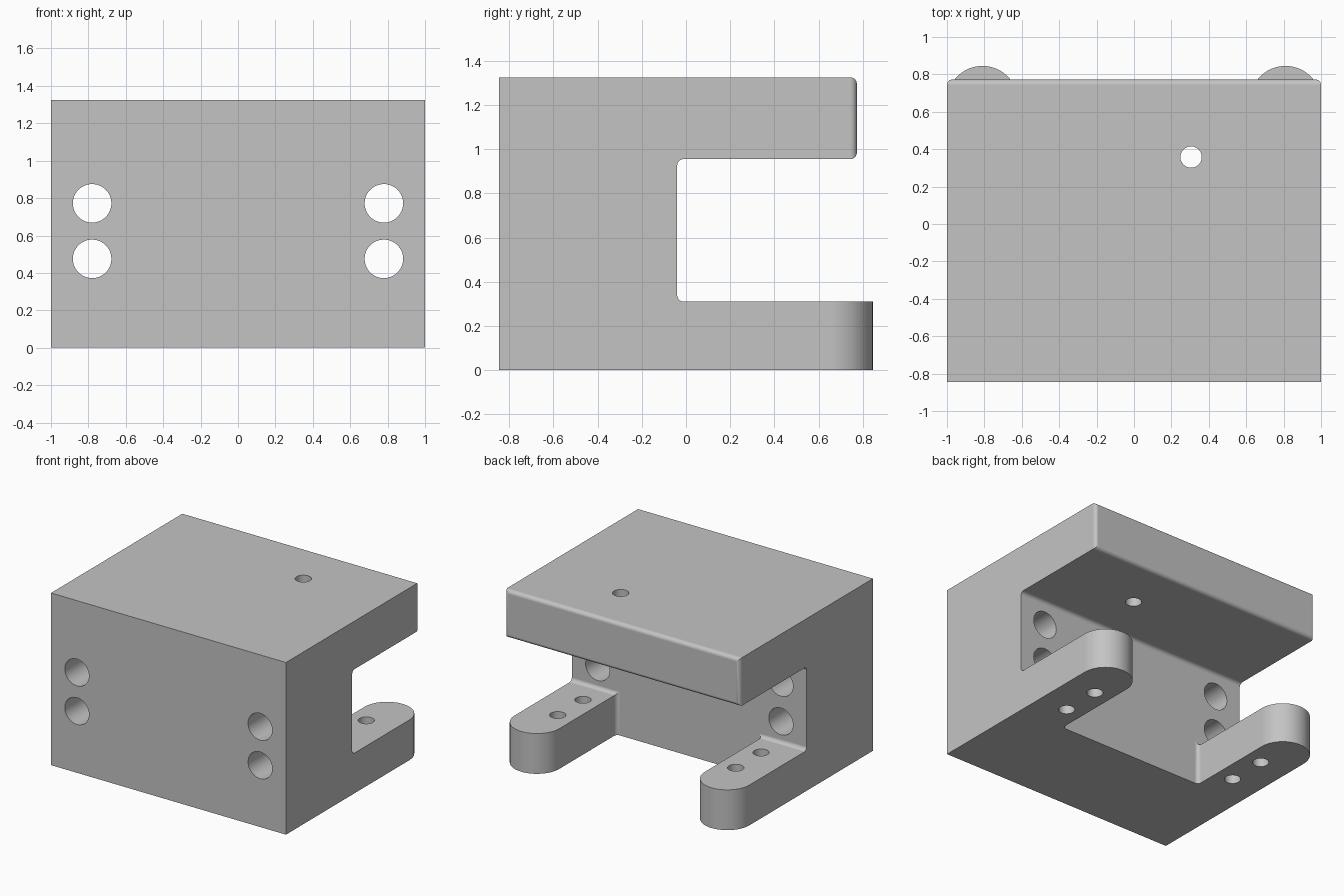
import bpy, bmesh, math
from mathutils import Matrix

cube = bpy.data.objects.get("Cube")
if cube:
    bpy.data.objects.remove(cube, do_unlink=True)

FRONT, WALL, PLATE_BACK, TIP = -0.845, -0.04, 0.773, 0.845
ARM_TOP, PLATE_BOTTOM, TOP = 0.31, 0.955, 1.325
ARM_INNER, ARM_R, FILLET = 0.62, 0.19, 0.03

grey = bpy.data.materials.new("plain grey")
grey.use_nodes = True
colour = (0.55, 0.55, 0.55, 1)
grey.diffuse_color = colour
grey.node_tree.nodes["Principled BSDF"].inputs["Base Color"].default_value = colour


def make_object(name, bm):
    bmesh.ops.recalc_face_normals(bm, faces=bm.faces[:])
    mesh = bpy.data.meshes.new(name)
    bm.to_mesh(mesh)
    bm.free()
    mesh.materials.append(grey)
    ob = bpy.data.objects.new(name, mesh)
    bpy.context.collection.objects.link(ob)
    return ob


def prism(points, depth):
    """Extrude a closed outline along the depth vector."""
    bm = bmesh.new()
    face = bm.faces.new([bm.verts.new(p) for p in points])
    out = bmesh.ops.extrude_face_region(bm, geom=[face])
    verts = [g for g in out["geom"] if isinstance(g, bmesh.types.BMVert)]
    bmesh.ops.translate(bm, verts=verts, vec=depth)
    return bm


def arc(cx, cy, r, start, end, steps):
    angles = [math.radians(start + (end - start) * i / steps) for i in range(steps + 1)]
    return [(cx + r * math.cos(a), cy + r * math.sin(a)) for a in angles]


def cut(target, cutter):
    mod = target.modifiers.new("cut", 'BOOLEAN')
    mod.operation, mod.solver, mod.object = 'DIFFERENCE', 'EXACT', cutter
    bpy.context.view_layer.objects.active = target
    bpy.ops.object.modifier_apply(modifier=mod.name)
    bpy.data.objects.remove(cutter, do_unlink=True)


def drill(target, centre, radius, length, axis):
    bm = bmesh.new()
    turn = Matrix.Rotation(math.pi / 2, 4, 'X') if axis == 'Y' else Matrix()
    bmesh.ops.create_cone(bm, cap_ends=True, segments=48, radius1=radius, radius2=radius,
                          depth=length, matrix=Matrix.Translation(centre) @ turn)
    cut(target, make_object("drill", bm))


# C-shaped body, extruded across its width
side = [(FRONT, 0), (0.9, 0), (0.9, ARM_TOP), (WALL, ARM_TOP), (WALL, PLATE_BOTTOM),
        (PLATE_BACK, PLATE_BOTTOM), (PLATE_BACK, TOP), (FRONT, TOP)]
bm = prism([(-1, y, z) for y, z in side], (2, 0, 0))


# Round the slot corners and the rim of the plate's back face
def rounded(edge):
    a, b = (v.co for v in edge.verts)
    at = lambda y: abs(a.y - y) < 1e-4 and abs(b.y - y) < 1e-4
    return at(PLATE_BACK) or (at(WALL) and abs(a.x - b.x) > 1)


bmesh.ops.bevel(bm, geom=[e for e in bm.edges if rounded(e)], offset=FILLET,
                segments=6, profile=0.5, affect='EDGES')
body = make_object("clamp_body", bm)

# Shape the two round-ended arms and the gap between them
half = [(1.2, 1.0), (1.2, TIP - ARM_R)]
half += arc(1 - ARM_R, TIP - ARM_R, ARM_R, 0, 180, 40)
half += arc(ARM_INNER - FILLET, WALL + FILLET, FILLET, 0, -90, 6)
outline = half + [(-x, y) for x, y in reversed(half)]
cut(body, make_object("arm_cutter", prism([(x, y, -0.1) for x, y in outline],
                                          (0, 0, ARM_TOP + 0.16))))

# Bolt holes through the wall and pin holes through the arms
for s in (-1, 1):
    for z in (0.475, 0.772):
        drill(body, (s * 0.78, -0.4, z), 0.103, 1.2, 'Y')
    for y in (0.17, 0.477):
        drill(body, (s * 0.758, y, 0.15), 0.057, 0.6, 'Z')

# Single hole through the top plate
drill(body, (0.305, 0.358, 1.15), 0.057, 0.6, 'Z')

# Smooth curved faces, keep flat faces flat
bpy.ops.object.select_all(action='DESELECT')
body.select_set(True)
bpy.context.view_layer.objects.active = body
bpy.ops.object.shade_smooth_by_angle(angle=math.radians(30))
weighted = body.modifiers.new("weighted normals", 'WEIGHTED_NORMAL')
weighted.keep_sharp = True
